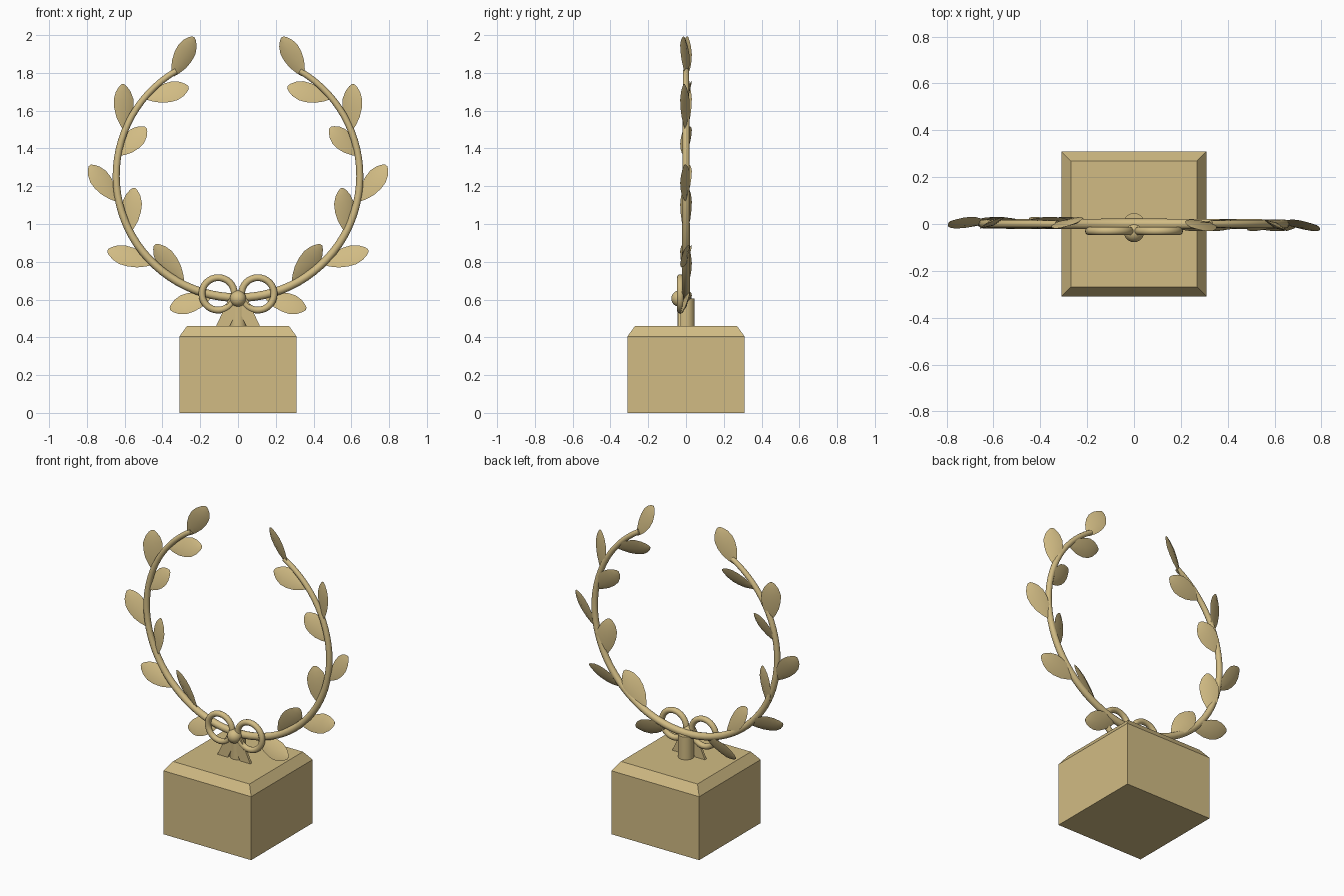
import bpy, bmesh, math
from mathutils import Vector, Matrix

if "Cube" in bpy.data.objects:
    bpy.data.objects.remove(bpy.data.objects["Cube"])

gold = bpy.data.materials.new("pale gold")
gold.diffuse_color = (0.64, 0.50, 0.23, 1)
gold.use_nodes = True
gold.node_tree.nodes["Principled BSDF"].inputs["Base Color"].default_value = gold.diffuse_color


def finish(name, bm, smooth=None):
    bmesh.ops.recalc_face_normals(bm, faces=bm.faces[:])
    me = bpy.data.meshes.new(name)
    bm.to_mesh(me)
    bm.free()
    me.materials.append(gold)
    ob = bpy.data.objects.new(name, me)
    bpy.context.collection.objects.link(ob)
    if smooth:
        bpy.ops.object.select_all(action='DESELECT')
        ob.select_set(True)
        bpy.context.view_layer.objects.active = ob
        bpy.ops.object.shade_smooth_by_angle(angle=math.radians(smooth))
    return ob


def loft(bm, sections, closed=False):
    """Skin a list of equal-sized point rings, capping open ends."""
    rings = [[bm.verts.new(p) for p in s] for s in sections]
    n = len(rings[0])
    pairs = list(zip(rings, rings[1:]))
    if closed:
        pairs.append((rings[-1], rings[0]))
    for a, b in pairs:
        for i in range(n):
            j = (i + 1) % n
            bm.faces.new((a[i], a[j], b[j], b[i]))
    if not closed:
        bm.faces.new(rings[0])
        bm.faces.new(rings[-1])


def arc_sections(cx, cy, cz, R, a0, a1, steps, radius, sides=12):
    """Rings along an arc in the XZ plane; angle 0 is straight down."""
    out = []
    for k in range(steps):
        t = k / (steps - 1)
        a = a0 + (a1 - a0) * t
        rad = Vector((math.sin(a), 0, -math.cos(a)))
        c = Vector((cx, cy, cz)) + rad * R
        r = radius(t)
        out.append([c + rad * r * math.cos(q) + Vector((0, r * math.sin(q), 0))
                    for q in (2 * math.pi * i / sides for i in range(sides))])
    return out


# Plinth with chamfered top
bm = bmesh.new()
loft(bm, [[(h * x, h * y, z) for x, y in ((-1, -1), (1, -1), (1, 1), (-1, 1))]
          for h, z in ((0.31, 0), (0.31, 0.405), (0.27, 0.46))])
finish("plinth", bm)

# Support post
bm = bmesh.new()
bmesh.ops.create_cone(bm, cap_ends=True, segments=20, radius1=0.046, radius2=0.046,
                      depth=0.16, matrix=Matrix.Translation((0, 0, 0.525)))
finish("post", bm, 35)

# Leaves: base x, z, tip x, z, and +1 when on the outside of the ring
CZ, R = 1.255, 0.645
leaves = [
    (0.345, 1.785, 0.235, 1.99, 1),
    (0.485, 1.665, 0.262, 1.725, -1),
    (0.598, 1.495, 0.61, 1.74, 1),
    (0.635, 1.365, 0.488, 1.51, -1),
    (0.645, 1.125, 0.785, 1.31, 1),
    (0.58, 0.95, 0.55, 1.19, -1),
    (0.45, 0.79, 0.69, 0.86, 1),
    (0.29, 0.69, 0.44, 0.89, -1),
    (0.14, 0.62, 0.36, 0.55, 1),
]
profile = ((0, 0.008), (0.12, 0.027), (0.3, 0.047), (0.5, 0.057),
           (0.68, 0.057), (0.84, 0.043), (0.95, 0.023), (1, 0.008))


def leaf(bm, sx, bx, bz, tx, tz, outer):
    base = Vector((sx * bx, 0, bz))
    tip = Vector((sx * tx, -0.01 * sx, tz))
    d = (tip - base).normalized()
    away = (base + tip) / 2 - Vector((0, 0, CZ))
    side = Vector((-d.z, 0, d.x))
    if side.dot(away) < 0:
        side = -side
    roll = math.radians(25)
    nrm = Vector((0, -1, 0)) * math.cos(roll) - side * outer * math.sin(roll)
    wide = d.cross(nrm).normalized()
    nrm = wide.cross(d)
    secs = []
    for t, w in profile:
        c = base.lerp(tip, t)
        secs.append([c + wide * w, c + nrm * w * 0.22,
                     c - wide * w, c - nrm * w * 0.22])
    loft(bm, secs)


for sx, tag in ((-1, "left"), (1, "right")):
    # Curved stem, tapering to the tip
    bm = bmesh.new()
    loft(bm, arc_sections(0, 0, CZ, R, 0, sx * math.radians(149.5), 36,
                          lambda t: 0.023 - 0.007 * t))
    finish(tag + "_stem", bm, 40)

    bm = bmesh.new()
    for l in leaves:
        leaf(bm, sx, *l)
    finish(tag + "_leaves", bm, 40)

    # Bow loop
    bm = bmesh.new()
    loft(bm, arc_sections(sx * 0.105, -0.03, 0.63, 0.086, 0, 2 * math.pi * 31 / 32, 32,
                          lambda t: 0.018), closed=True)
    finish(tag + "_bow_loop", bm, 40)

    # Ribbon tail
    bm = bmesh.new()
    bmesh.ops.create_cube(bm, size=1, matrix=Matrix.Translation((sx * 0.056, -0.034, 0.51))
                          @ Matrix.Rotation(-sx * math.radians(25), 4, 'Y')
                          @ Matrix.Diagonal((0.066, 0.016, 0.18, 1)))
    finish(tag + "_ribbon_tail", bm)

# Bow knot
bm = bmesh.new()
bmesh.ops.create_uvsphere(bm, u_segments=20, v_segments=12, radius=0.043,
                          matrix=Matrix.Translation((0, -0.035, 0.605)))
finish("bow_knot", bm, 40)
